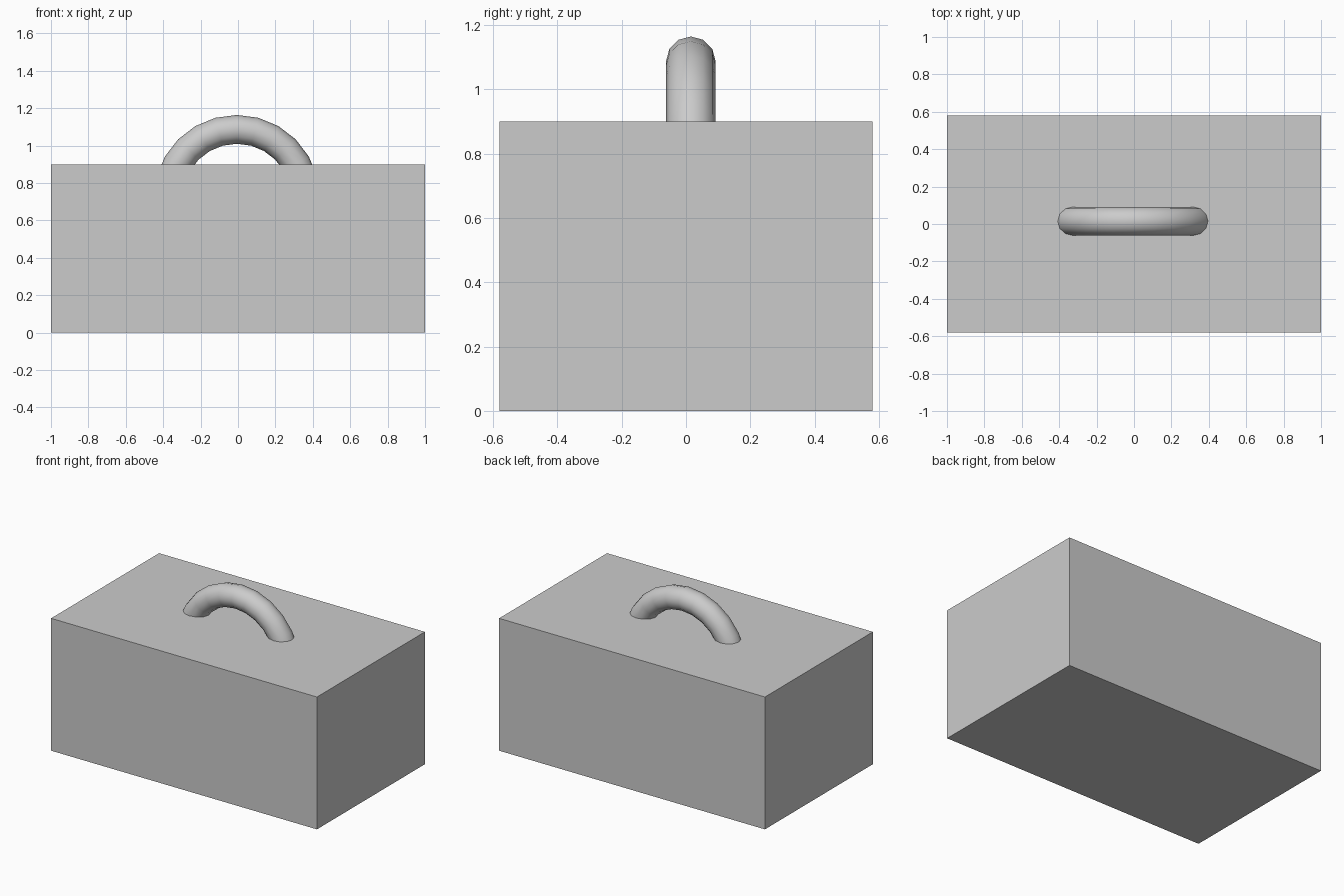
import bpy
from math import radians

if "Cube" in bpy.data.objects:
    bpy.data.objects.remove(bpy.data.objects["Cube"])

# Box body
bpy.ops.mesh.primitive_cube_add(size=1, location=(0, 0, 0.45))
body = bpy.context.object
body.name = "box_body"
body.scale = (2.0, 1.16, 0.9)
bpy.ops.object.transform_apply(location=False, rotation=False, scale=True)

# Carry handle: a ring sunk into the lid
bpy.ops.mesh.primitive_torus_add(
    major_segments=24, minor_segments=12,
    major_radius=0.367, minor_radius=0.077,
    location=(-0.006, 0.015, 0.72), rotation=(radians(90), 0, 0))
handle = bpy.context.object
handle.name = "carry_handle"
bpy.ops.object.shade_smooth()
